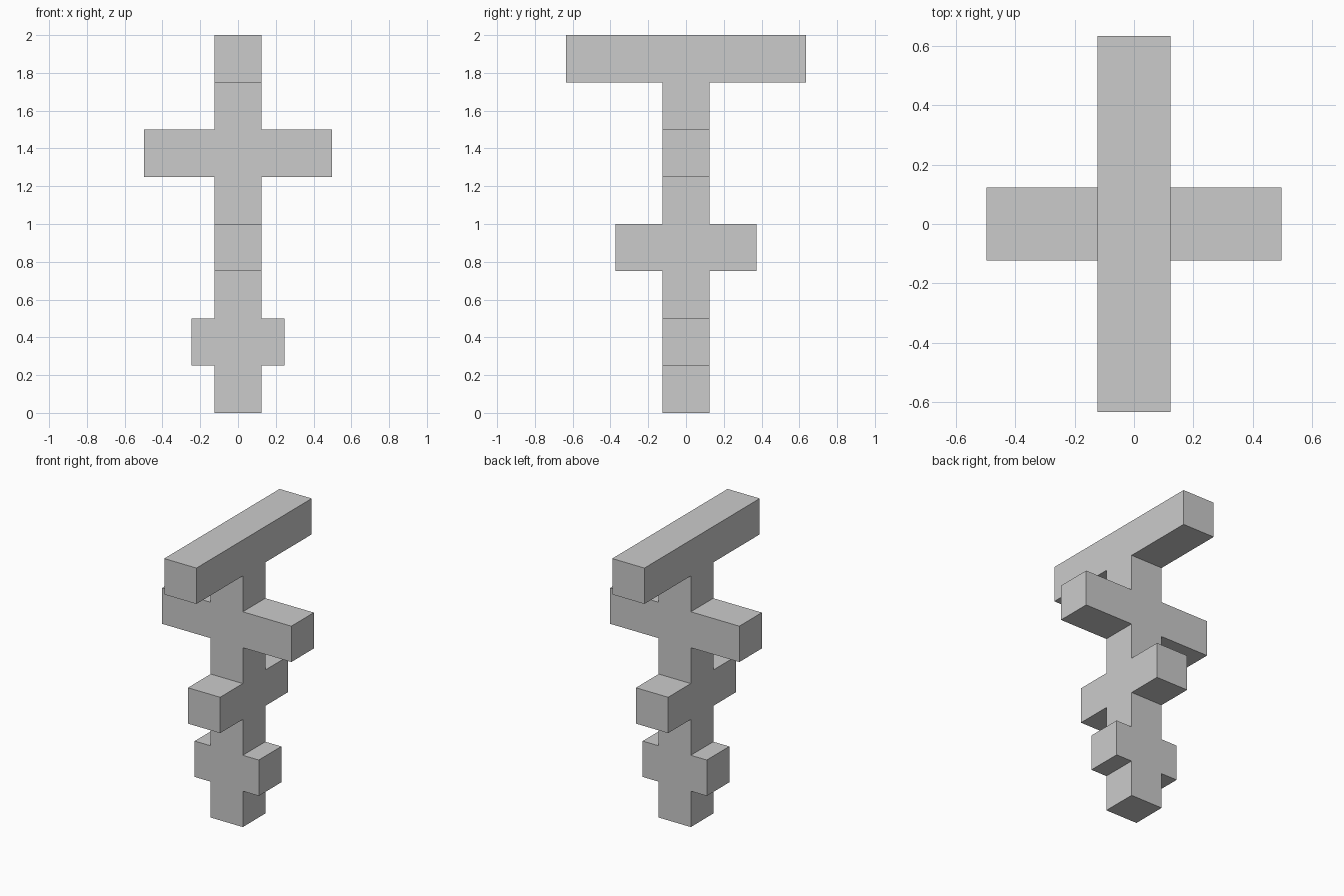
import bpy, bmesh
from mathutils import Matrix, Vector

if "Cube" in bpy.data.objects:
    bpy.data.objects.remove(bpy.data.objects["Cube"])

HALF = 0.124      # half width of the post and its arms
STEP = 0.25       # height of one level
# (level index, axis 0=x 1=y, half length) for each pair of arms
ARMS = [(1, 0, 0.247), (3, 1, 0.374), (5, 0, 0.498), (7, 1, 0.635)]

bm = bmesh.new()

# Central post, cut into eight equal levels
bmesh.ops.create_cube(bm, size=1, matrix=Matrix.Translation((0, 0, 1))
                      @ Matrix.Diagonal((2 * HALF, 2 * HALF, 2, 1)))
for i in range(1, 8):
    bmesh.ops.bisect_plane(bm, geom=bm.verts[:] + bm.edges[:] + bm.faces[:],
                           plane_co=(0, 0, i * STEP), plane_no=(0, 0, 1))


def pull_arm(level, axis, side, reach):
    """Extrude one side face of a level outwards to the given reach."""
    bm.normal_update()
    target = Vector((0, 0, (level + 0.5) * STEP))
    target[axis] = side * HALF
    face = min(bm.faces, key=lambda f: (f.calc_center_median() - target).length)
    new = bmesh.ops.extrude_discrete_faces(bm, faces=[face])["faces"][0]
    for v in new.verts:
        v.co[axis] = side * reach


# Arms alternate direction and grow longer towards the top
for level, axis, reach in ARMS:
    for side in (-1, 1):
        pull_arm(level, axis, side, reach)

# Merge the flat faces between levels
bmesh.ops.dissolve_limit(bm, angle_limit=0.01, verts=bm.verts[:], edges=bm.edges[:])
bmesh.ops.recalc_face_normals(bm, faces=bm.faces[:])

mesh = bpy.data.meshes.new("post_with_cross_arms")
bm.to_mesh(mesh)
bm.free()
obj = bpy.data.objects.new("post_with_cross_arms", mesh)
bpy.context.collection.objects.link(obj)
